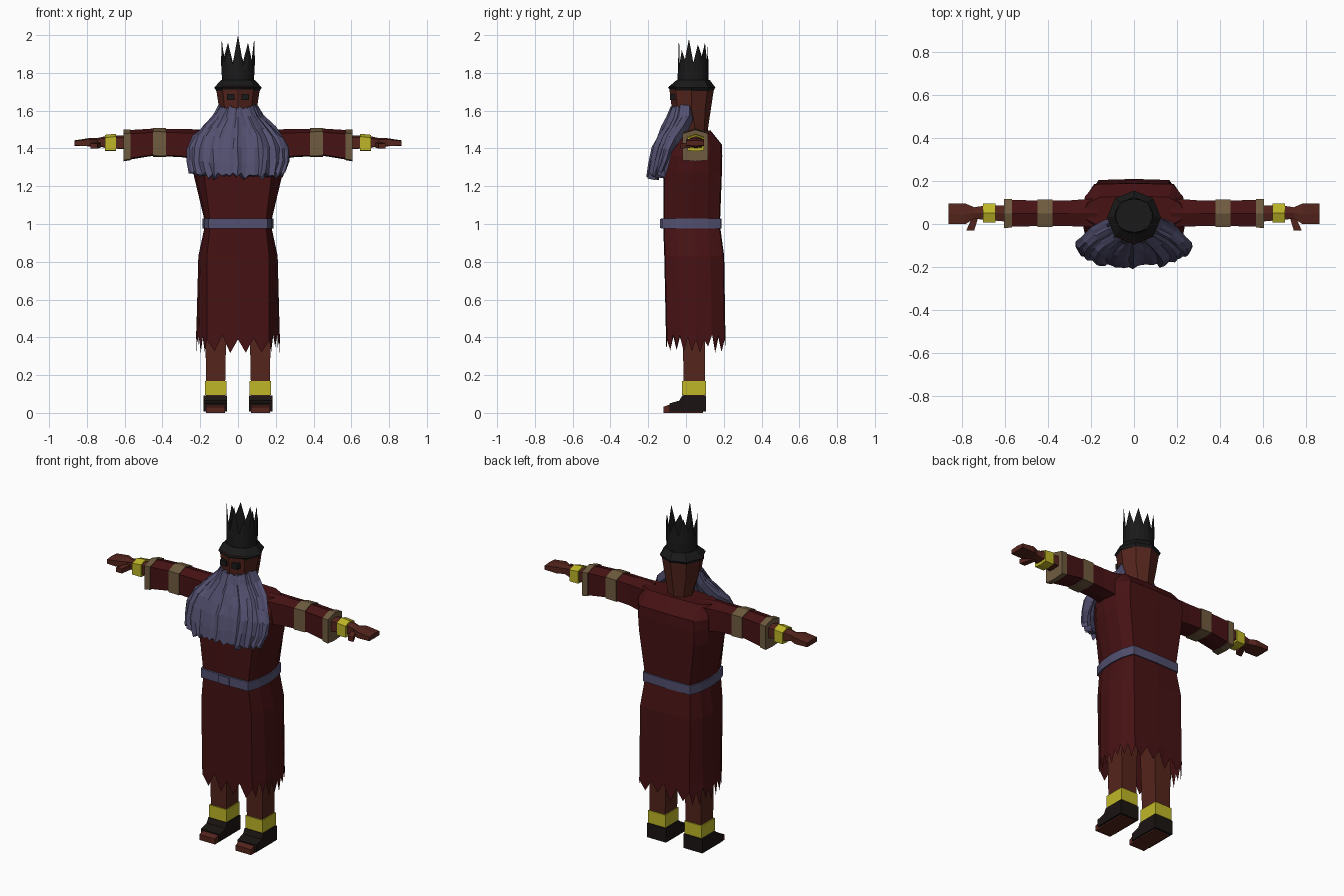
import bpy, bmesh, math, random

if "Cube" in bpy.data.objects:
    bpy.data.objects.remove(bpy.data.objects["Cube"])
random.seed(4)

COLORS = {
    "red_cloth": (0.062, 0.006, 0.007), "skin": (0.09, 0.018, 0.012),
    "hair": (0.085, 0.08, 0.16), "gold": (0.52, 0.47, 0.02),
    "tan_trim": (0.16, 0.105, 0.05), "black": (0.010, 0.010, 0.010),
    "leather": (0.010, 0.007, 0.006),
}
MATS = {}
for key, rgb in COLORS.items():
    MATS[key] = bpy.data.materials.new(key)
    MATS[key].diffuse_color = (*rgb, 1)


def make(name, verts, faces, mat, mirror=False, recalc=True):
    me = bpy.data.meshes.new(name)
    me.from_pydata(verts, [], faces)
    if recalc:
        bm = bmesh.new()
        bm.from_mesh(me)
        bmesh.ops.recalc_face_normals(bm, faces=bm.faces)
        bm.to_mesh(me)
        bm.free()
    me.materials.append(MATS[mat])
    ob = bpy.data.objects.new(name, me)
    bpy.context.collection.objects.link(ob)
    if mirror:
        ob.modifiers.new("mirror", "MIRROR").use_mirror_merge = False
    return ob


def loft(name, rings, mat, mirror=False, start=True, end=True):
    """Skin a list of equal-length closed rings."""
    n = len(rings[0])
    verts = [p for r in rings for p in r]
    faces = [(i * n + j, i * n + (j + 1) % n, (i + 1) * n + (j + 1) % n, (i + 1) * n + j)
             for i in range(len(rings) - 1) for j in range(n)]
    if start:
        faces.append(tuple(range(n))[::-1])
    if end:
        faces.append(tuple(range((len(rings) - 1) * n, len(rings) * n)))
    return make(name, verts, faces, mat, mirror)


def body_ring(z, cx, sx, yf, yb, sub=4):
    """Squarish ring with bulging sides; cx = corner x, sx = side x."""
    d, m = yb - yf, cx + (sx - cx) * 0.75
    half = [(0, yf - 0.005), (cx, yf), (m, yf + d * 0.22), (sx, yf + d * 0.5),
            (m, yf + d * 0.78), (cx, yb), (0, yb + 0.005)]
    ctrl = half + [(-x, y) for x, y in half[-2:0:-1]]
    pts = []
    for a, b in zip(ctrl, ctrl[1:] + ctrl[:1]):
        for k in range(sub):
            t = k / sub
            pts.append((a[0] + (b[0] - a[0]) * t, a[1] + (b[1] - a[1]) * t, z))
    return pts


def arm_ring(x, y0, y1, z0, z1, peak=0.0):
    ym = (y0 + y1) / 2
    return [(x, y0, z0), (x, y0, z1 - peak), (x, ym, z1),
            (x, y1, z1 - peak), (x, y1, z0), (x, ym, z0 - peak * 0.3)]


def oct_ring(z, hx, y0, y1, n=8):
    cy, ry = (y0 + y1) / 2, (y1 - y0) / 2
    return [(hx * math.sin(2 * math.pi * k / n), cy - ry * math.cos(2 * math.pi * k / n), z)
            for k in range(n)]


def box_ring(z, x0, x1, y0, y1):
    return [(x0, y0, z), (x1, y0, z), (x1, y1, z), (x0, y1, z)]


# Robe with a ragged hem
hem = [(x, y, (0.33 if k % 2 else 0.395) + random.uniform(-0.015, 0.025))
       for k, (x, y, z) in enumerate(body_ring(0, 0.165, 0.222, -0.10, 0.205))]
profile = [(0.45, 0.165, 0.22, -0.102, 0.203), (0.83, 0.165, 0.21, -0.11, 0.197),
           (0.97, 0.15, 0.18, -0.115, 0.178), (1.03, 0.15, 0.18, -0.115, 0.176),
           (1.27, 0.18, 0.237, -0.115, 0.185), (1.36, 0.185, 0.245, -0.113, 0.187),
           (1.42, 0.18, 0.245, -0.075, 0.185), (1.495, 0.16, 0.235, -0.012, 0.125)]
loft("robe", [hem] + [body_ring(*p) for p in profile], "red_cloth", start=False)

# Belt and buckle
loft("belt", [body_ring(0.975, 0.156, 0.187, -0.127, 0.184),
              body_ring(1.028, 0.156, 0.187, -0.127, 0.184)], "hair")
loft("buckle", [box_ring(z, -0.036, 0.036, -0.137, -0.12) for z in (0.978, 1.026)], "hair")

# Sleeves and their trim bands
loft("sleeve", [arm_ring(0.17, -0.015, 0.12, 1.34, 1.50, 0.02),
                arm_ring(0.30, -0.01, 0.11, 1.36, 1.503, 0.02),
                arm_ring(0.45, -0.01, 0.11, 1.367, 1.505, 0.02),
                arm_ring(0.598, -0.012, 0.112, 1.343, 1.496, 0.02)], "red_cloth", True)
loft("upper_sleeve_band", [arm_ring(0.38, -0.014, 0.114, 1.36, 1.508, 0.02),
                           arm_ring(0.45, -0.014, 0.114, 1.362, 1.509, 0.02)], "tan_trim", True)
loft("cuff_band", [arm_ring(0.568, -0.017, 0.116, 1.344, 1.501, 0.02),
                   arm_ring(0.605, -0.018, 0.117, 1.338, 1.499, 0.02)], "tan_trim", True)

# Forearm, bracelet, hand and thumb
loft("forearm", [arm_ring(0.58, 0.01, 0.088, 1.398, 1.47, 0.01),
                 arm_ring(0.70, 0.02, 0.085, 1.405, 1.465, 0.01),
                 arm_ring(0.745, 0.025, 0.078, 1.415, 1.455, 0.008),
                 arm_ring(0.785, 0.0, 0.095, 1.413, 1.455, 0.006),
                 arm_ring(0.865, 0.0, 0.095, 1.415, 1.443, 0.004)], "skin", True)
loft("bracelet", [arm_ring(0.645, 0.008, 0.095, 1.39, 1.478, 0.015),
                  arm_ring(0.703, 0.008, 0.095, 1.39, 1.472, 0.015)], "gold", True)
loft("thumb", [[(0.725, 0.035, z), (0.755, 0.03, z), (0.782, -0.03, z - 0.006),
                (0.745, -0.03, z - 0.006)] for z in (1.405, 1.432)], "skin", True)

# Legs, anklets, shoes and toes
loft("leg", [box_ring(0.05, 0.07, 0.168, -0.012, 0.098),
             box_ring(0.40, 0.063, 0.172, -0.016, 0.102),
             box_ring(0.85, 0.05, 0.15, -0.03, 0.11)], "skin", True)
loft("anklet", [box_ring(z, 0.062, 0.176, -0.02, 0.105) for z in (0.095, 0.17)], "gold", True)
loft("shoe", [[(x, 0.106, 0.008), (x, 0.106, 0.092), (x, -0.02, 0.092),
               (x, -0.035, 0.065), (x, -0.088, 0.05), (x, -0.088, 0.008)]
              for x in (0.058, 0.182)], "leather", True)
loft("toes", [[(x, 0.09, 0), (x, 0.09, 0.035), (x, -0.09, 0.043),
               (x, -0.12, 0.032), (x, -0.12, 0.0)] for x in (0.068, 0.17)], "skin", True)

# Head and eyes
loft("head", [oct_ring(1.46, 0.065, -0.01, 0.11), oct_ring(1.53, 0.08, -0.03, 0.12),
              oct_ring(1.61, 0.10, -0.075, 0.132), oct_ring(1.73, 0.118, -0.09, 0.15)], "skin")
loft("eye", [box_ring(z, 0.018, 0.057, -0.086, -0.05) for z in (1.656, 1.689)], "black", True)

# Crown: brim, then a wall of uneven spikes
loft("crown_brim", [oct_ring(1.705, 0.115, -0.08, 0.145), oct_ring(1.722, 0.126, -0.096, 0.156),
                    oct_ring(1.762, 0.09, -0.05, 0.126)], "black")
tips = [2.0, 1.92, 1.98, 1.95, 1.96, 1.94, 1.96, 1.95, 1.98, 1.92]
n = 2 * len(tips)
wall = [oct_ring(1.755, 0.085, -0.045, 0.12, n), oct_ring(1.82, 0.087, -0.043, 0.12, n)]
spikes = [(x, y, tips[k // 2] if k % 2 == 0 else 1.86 + random.uniform(-0.02, 0.03))
          for k, (x, y, z) in enumerate(oct_ring(0, 0.09, -0.037, 0.115, n))]
loft("crown_spikes", wall + [spikes], "black", start=False, end=False)

# Beard: a rippled fan wrapped around the jaw; rows are z, half width, centre y, edge y
rows = [(1.615, 0.105, -0.082, 0.02), (1.57, 0.135, -0.10, 0.02), (1.51, 0.20, -0.125, -0.015),
        (1.46, 0.245, -0.148, -0.06), (1.40, 0.272, -0.172, -0.085),
        (1.33, 0.275, -0.19, -0.105), (1.25, 0.255, -0.20, -0.13)]
cols = 32
folds = [random.uniform(-1, 1) for _ in range(cols + 1)]
verts = []
for i, (z, w, yc, ye) in enumerate(rows):
    v = i / (len(rows) - 1)
    for j in range(cols + 1):
        u = 2 * j / cols - 1
        fold = 0.011 * folds[j] * min(1, 0.3 + v)
        zz = z + random.uniform(-0.01, 0.01)
        if i == len(rows) - 1:
            zz += 0.02 * abs(u) ** 3 + (0.014 if j % 2 else -0.004)
        if i == 0:
            zz += 0.012 * abs(u)
        x = w * math.sin(u * 1.25) / math.sin(1.25) + random.uniform(-0.006, 0.006) * v
        verts.append((x, yc + (ye - yc) * abs(u) ** 2.4 + fold, zz))
c = cols + 1
faces = [(i * c + j, (i + 1) * c + j, (i + 1) * c + j + 1, i * c + j + 1)
         for i in range(len(rows) - 1) for j in range(cols)]
beard = make("beard", verts, faces, "hair", recalc=False)
thick = beard.modifiers.new("thickness", "SOLIDIFY")
thick.thickness = 0.045
thick.offset = -1

for m in bpy.data.materials:
    if m.users and not m.is_grease_pencil:
        m.use_nodes = True
        m.node_tree.nodes["Principled BSDF"].inputs["Base Color"].default_value = m.diffuse_color
